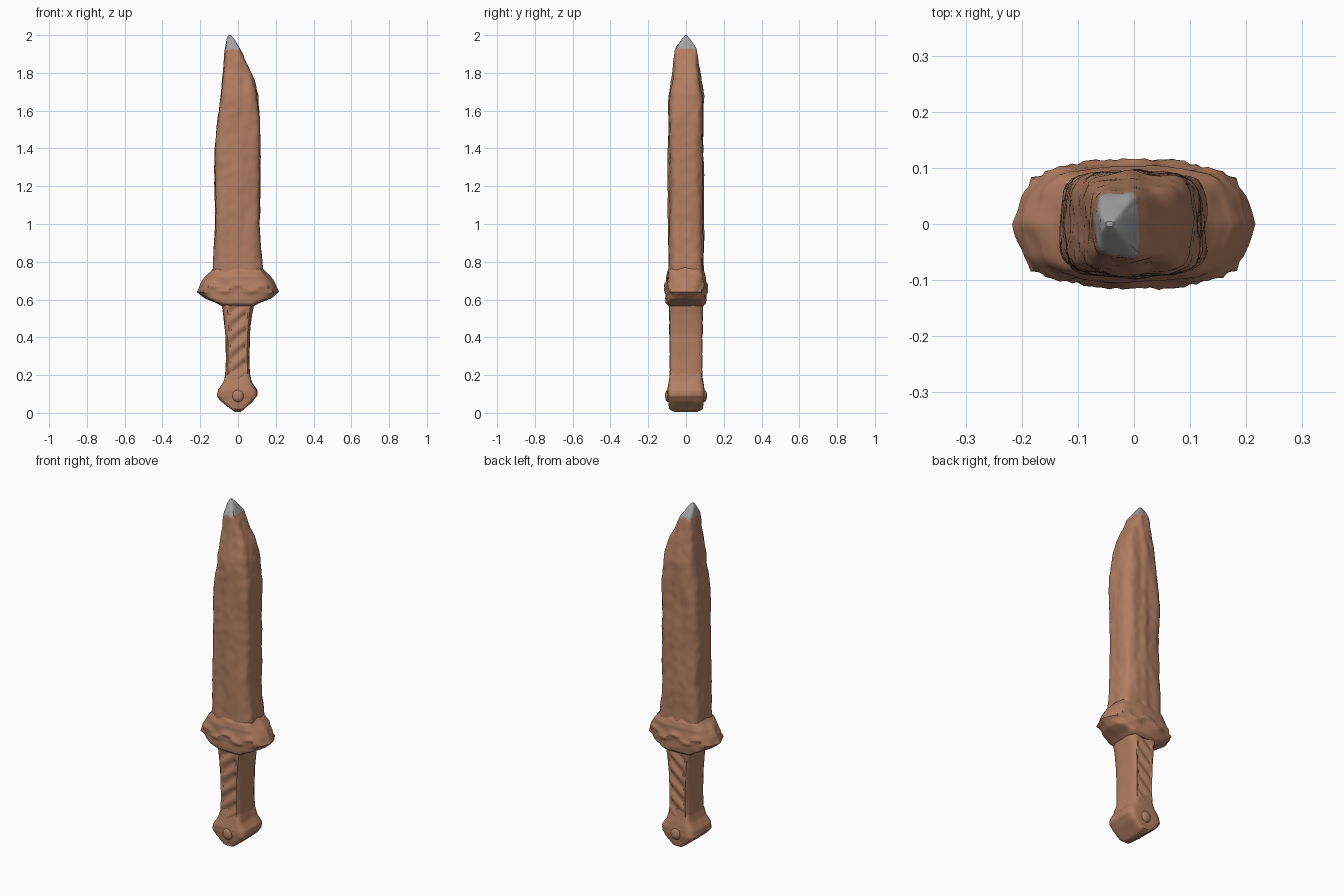
import bpy, bmesh, math
from mathutils import Vector, noise

cube = bpy.data.objects.get("Cube")
if cube:
    bpy.data.objects.remove(cube, do_unlink=True)


def material(name, color):
    m = bpy.data.materials.new(name)
    m.use_nodes = True
    m.diffuse_color = color
    m.node_tree.nodes["Principled BSDF"].inputs["Base Color"].default_value = color
    return m


brown = material("clay brown", (0.45, 0.21, 0.125, 1))
grey = material("tip grey", (0.36, 0.36, 0.36, 1))


def sample(rows, z):
    """Interpolate (z, left, right, half depth) rows at height z."""
    for a, b in zip(rows, rows[1:]):
        if z <= b[0]:
            t = (z - a[0]) / (b[0] - a[0])
            return [p + (q - p) * t for p, q in zip(a, b)]
    return rows[-1]


def finish(ob, angle=40):
    bpy.ops.object.select_all(action='DESELECT')
    ob.select_set(True)
    bpy.context.view_layer.objects.active = ob
    bpy.ops.object.shade_smooth_by_angle(angle=math.radians(angle))


def loft(name, rows, power, relief, steps=60, sides=64):
    """Stack rounded-box sections and push every point in or out by relief."""
    bm = bmesh.new()
    rings = []
    low, high = rows[0][0], rows[-1][0]
    for i in range(steps + 1):
        z, left, right, depth = sample(rows, low + (high - low) * i / steps)
        mid, half = (left + right) / 2, (right - left) / 2
        ring = []
        for k in range(sides):
            a = math.tau * k / sides
            c, s = math.cos(a), math.sin(a)
            r = (abs(c) ** power + abs(s) ** power) ** (-1 / power)
            p = Vector((mid + half * c * r, depth * s * r, z))
            out = Vector((c * r, s * r, 0))
            fade = min(1, half / 0.05)
            ring.append(bm.verts.new(p + out * relief(p, s * r) * fade))
        rings.append(ring)
    for lower, upper in zip(rings, rings[1:]):
        for k in range(sides):
            j = (k + 1) % sides
            bm.faces.new((lower[k], lower[j], upper[j], upper[k]))
    bm.faces.new(rings[0][::-1])
    bm.faces.new(rings[-1])
    mesh = bpy.data.meshes.new(name)
    bm.to_mesh(mesh)
    bm.free()
    ob = bpy.data.objects.new(name, mesh)
    bpy.context.collection.objects.link(ob)
    mesh.materials.append(brown)
    finish(ob)
    return ob


def rough(p, scale, stretch):
    return noise.noise(Vector((p.x * scale, p.y * scale, p.z * stretch)))


# Blade with long worn facets and a faint centre ridge
def blade_relief(p, face):
    ridge = 0.005 * math.exp(-(p.x / 0.02) ** 2) if abs(face) > 0.8 else 0
    return ridge + 0.007 * rough(p, 18, 5) + 0.003 * rough(p, 40, 22)


blade = loft("blade", [
    (0.70, -0.13, 0.13, 0.09), (0.78, -0.13, 0.13, 0.09),
    (1.00, -0.12, 0.115, 0.09), (1.40, -0.122, 0.118, 0.09),
    (1.55, -0.108, 0.116, 0.09), (1.68, -0.093, 0.104, 0.086),
    (1.77, -0.083, 0.08, 0.074), (1.90, -0.071, 0.027, 0.058),
    (1.935, -0.067, 0.006, 0.052), (1.98, -0.06, -0.022, 0.02),
    (2.00, -0.05, -0.038, 0.004)], 4.5, blade_relief, steps=130)

# Bare tip
blade.data.materials.append(grey)
for f in blade.data.polygons:
    if f.center.z > 1.925 + 0.008 * math.sin(f.center.x * 150):
        f.material_index = 1


# Guard with a scrolled band, thinner towards its wings
def guard_relief(p, face):
    taper = -0.03 * min(1, abs(p.x) / 0.2) ** 2 * abs(face)
    wave = 0.66 + 0.02 * math.cos(p.x * 45)
    band = 0.01 * math.exp(-((p.z - wave) / 0.014) ** 2) if abs(face) > 0.9 else 0
    return taper + band + 0.004 * rough(p, 22, 22)


loft("guard", [
    (0.565, -0.085, 0.085, 0.09), (0.58, -0.11, 0.11, 0.106),
    (0.605, -0.175, 0.175, 0.108), (0.64, -0.216, 0.216, 0.108),
    (0.68, -0.202, 0.202, 0.106), (0.72, -0.175, 0.175, 0.104),
    (0.75, -0.145, 0.145, 0.096), (0.78, -0.12, 0.12, 0.08)], 9, guard_relief)


# Grip with slanted binding between raised edges
def grip_relief(p, face):
    if abs(face) < 0.9:
        return 0.002 * rough(p, 20, 12)
    if abs(p.x) > 0.045:
        return 0.003
    return -0.003 + 0.005 * math.sin(p.z * 75 - p.x * 60)


loft("grip", [
    (0.17, -0.068, 0.064, 0.086), (0.30, -0.064, 0.06, 0.086),
    (0.42, -0.068, 0.063, 0.087), (0.52, -0.078, 0.075, 0.088),
    (0.60, -0.09, 0.09, 0.09)], 5, grip_relief)

# Pointed pommel
loft("pommel", [
    (0.004, -0.016, 0.012, 0.055), (0.018, -0.034, 0.03, 0.088),
    (0.06, -0.088, 0.078, 0.094), (0.09, -0.112, 0.102, 0.098),
    (0.12, -0.105, 0.1, 0.098), (0.16, -0.08, 0.075, 0.092),
    (0.20, -0.067, 0.063, 0.086), (0.23, -0.06, 0.056, 0.08)], 7,
    lambda p, face: 0.003 * rough(p, 20, 20), steps=40)

# Domed studs on both faces of the pommel
for side, label in ((-1, "front"), (1, "back")):
    bpy.ops.mesh.primitive_uv_sphere_add(
        segments=24, ring_count=12, radius=1, location=(0, side * 0.096, 0.09))
    stud = bpy.context.object
    stud.name = label + "_stud"
    stud.scale = (0.03, 0.015, 0.032)
    stud.data.materials.append(brown)
    finish(stud, 60)
